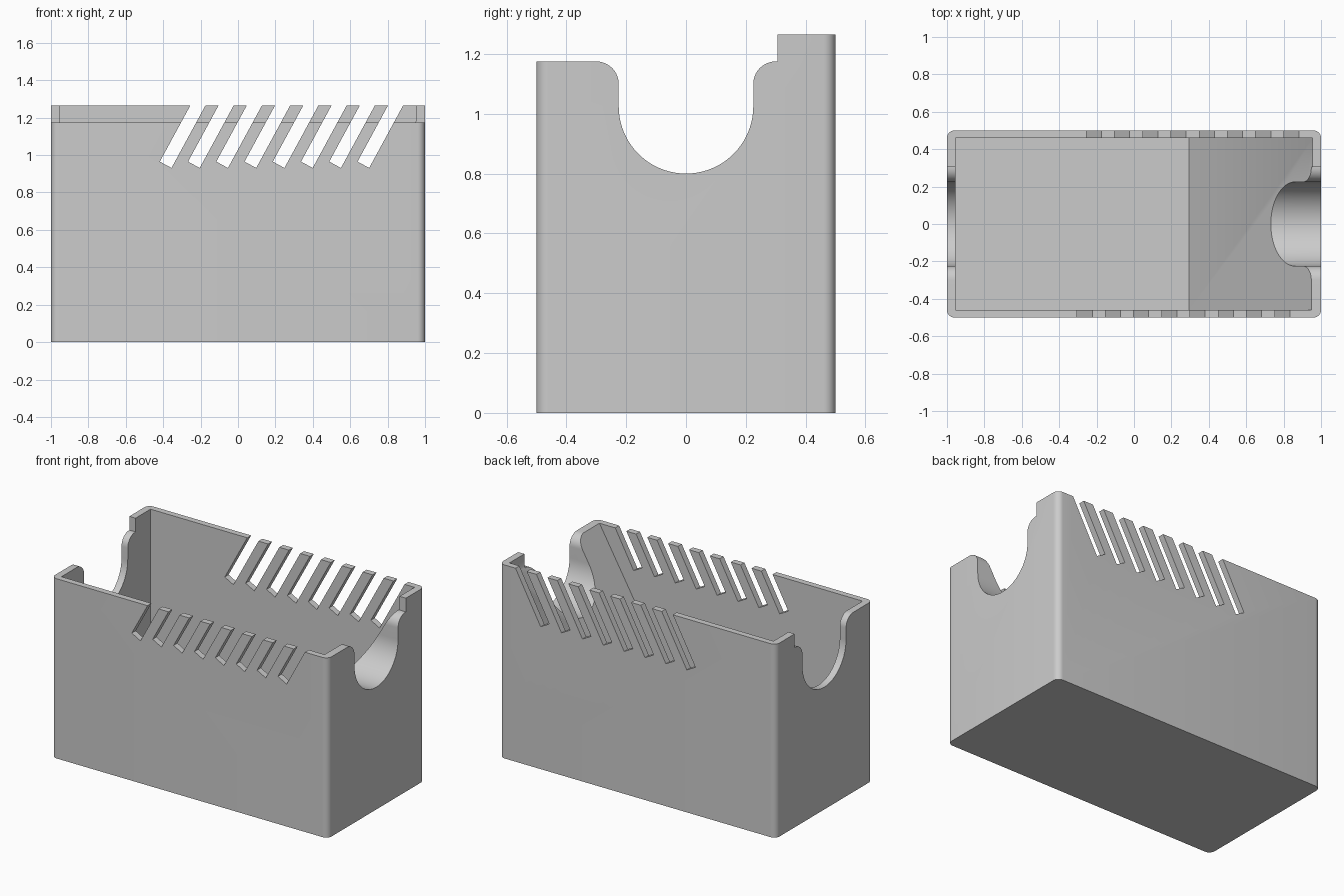
import bpy, bmesh
from math import sin, cos, radians
from mathutils import Vector

cube = bpy.data.objects.get("Cube")
if cube:
    bpy.data.objects.remove(cube, do_unlink=True)

# Main dimensions
HALF_X, HALF_Y, BACK_TOP, FRONT_TOP = 1.0, 0.5, 1.265, 1.175
WALL_X, WALL_Y, FLOOR = 0.955, 0.46, 0.04
RAMP_X, CORNER, ARCH, SHOULDER = 0.293, 0.04, 0.225, 0.075


def arc(cx, cy, r, start, end, steps):
    angles = [radians(start + (end - start) * i / steps) for i in range(steps + 1)]
    return [(cx + r * cos(a), cy + r * sin(a)) for a in angles]


def prism(name, profile, place, direction):
    """Extrude a closed profile; place maps a profile point to 3D."""
    bm = bmesh.new()
    face = bm.faces.new([bm.verts.new(place(u, v)) for u, v in profile])
    made = bmesh.ops.extrude_face_region(bm, geom=[face])["geom"]
    verts = [g for g in made if isinstance(g, bmesh.types.BMVert)]
    bmesh.ops.translate(bm, verts=verts, vec=Vector(direction))
    bmesh.ops.recalc_face_normals(bm, faces=bm.faces)
    mesh = bpy.data.meshes.new(name)
    bm.to_mesh(mesh)
    bm.free()
    obj = bpy.data.objects.new(name, mesh)
    bpy.context.collection.objects.link(obj)
    return obj


# Outer body: rounded rectangle standing on the ground
ix, iy = HALF_X - CORNER, HALF_Y - CORNER
outline = []
for sx, sy, start in ((1, 1, 0), (-1, 1, 90), (-1, -1, 180), (1, -1, 270)):
    outline += arc(sx * ix, sy * iy, CORNER, start, start + 90, 8)
box = prism("slotted_box", outline, lambda x, y: (x, y, 0), (0, 0, BACK_TOP))

# Cavity with a flat floor and a steep ramp toward one end
cavity = [(-WALL_X, FLOOR), (RAMP_X, FLOOR), (WALL_X, 1.187), (WALL_X, 1.5), (-WALL_X, 1.5)]
cutters = [prism("cavity_cutter", cavity, lambda x, z: (x, -WALL_Y, z), (0, 2 * WALL_Y, 0))]

# Lowered front rim and the round-shouldered arch through both ends
s = ARCH + SHOULDER
rim = [(-0.8, 1.5), (-0.8, FRONT_TOP)]
rim += arc(-s, FRONT_TOP - SHOULDER, SHOULDER, 90, 0, 10)
rim += arc(0, 0.8 + ARCH, ARCH, 180, 360, 40)
rim += arc(s, FRONT_TOP - SHOULDER, SHOULDER, 180, 90, 10)
rim += [(0.306, FRONT_TOP), (0.306, 1.5)]
cutters.append(prism("rim_cutter", rim, lambda y, z: (-1.2, y, z), (2.4, 0, 0)))

# Slanted slots through the front and back walls
lean = radians(61.5)
along = Vector((cos(lean), sin(lean))) * 0.6
across = Vector((sin(lean), -cos(lean))) * 0.071
for i in range(8):
    low = Vector((-0.418 + 0.151 * i, 0.965))
    slot = [low, low + across, low + across + along, low + along]
    cutters.append(prism("slot_cutter", slot, lambda x, z: (x, -0.7, z), (0, 1.4, 0)))

# Carve the body and discard the cutters
for cutter in cutters:
    cutter.hide_render = True
    mod = box.modifiers.new(cutter.name, 'BOOLEAN')
    mod.operation = 'DIFFERENCE'
    mod.solver = 'EXACT'
    mod.object = cutter
bpy.context.view_layer.update()
carved = bpy.data.meshes.new_from_object(box.evaluated_get(bpy.context.evaluated_depsgraph_get()))
box.modifiers.clear()
box.data = carved
for cutter in cutters:
    bpy.data.objects.remove(cutter, do_unlink=True)

# Plain grey material
grey = bpy.data.materials.new("plain_grey")
grey.use_nodes = True
colour = (0.6, 0.6, 0.6, 1)
grey.diffuse_color = colour
grey.node_tree.nodes["Principled BSDF"].inputs["Base Color"].default_value = colour
box.data.materials.clear()
box.data.materials.append(grey)

bpy.ops.object.select_all(action='DESELECT')
box.select_set(True)
bpy.context.view_layer.objects.active = box
bpy.ops.object.shade_smooth_by_angle(angle=radians(30))
